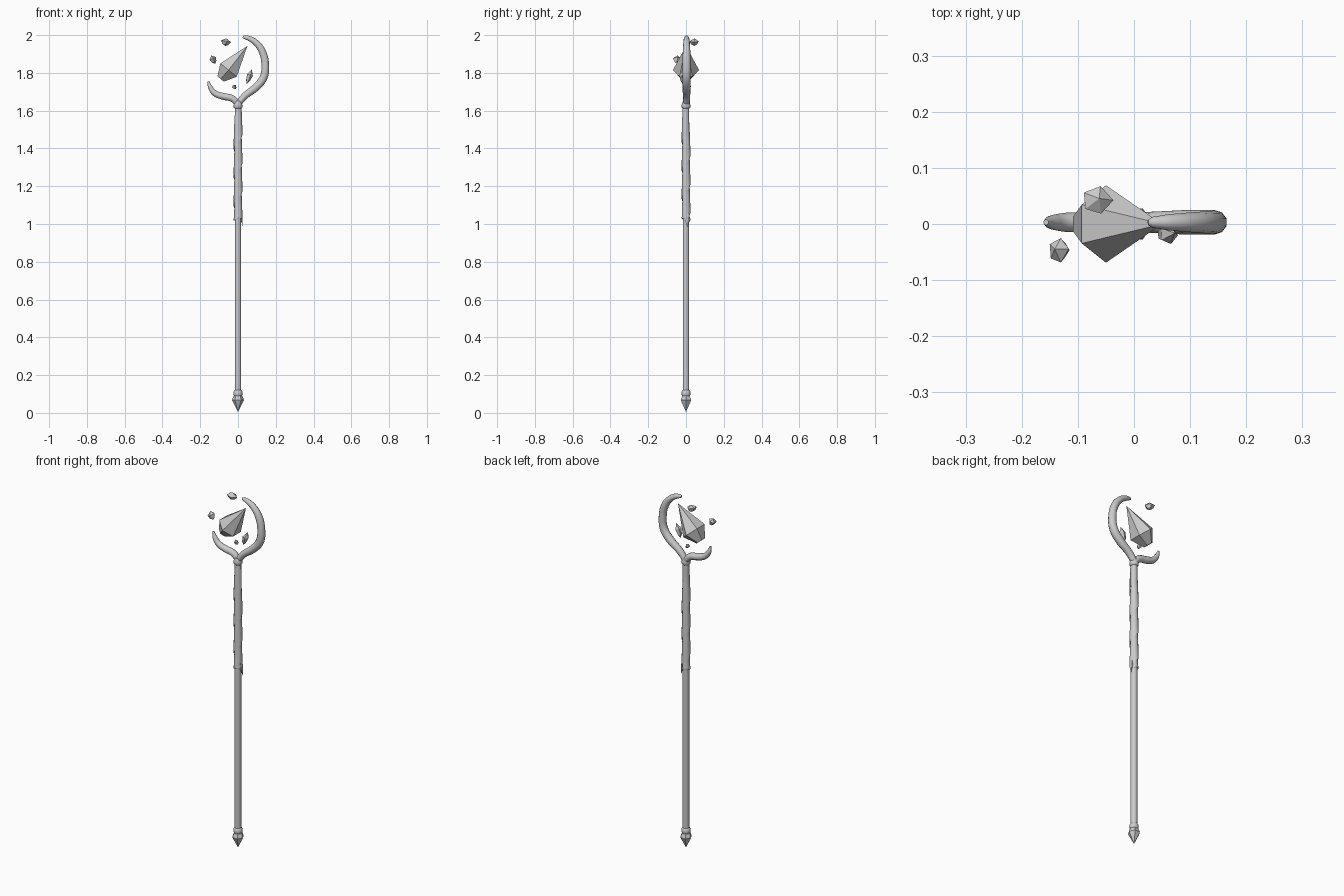
import bpy, bmesh, math, random
from mathutils import Vector, Euler

if "Cube" in bpy.data.objects:
    bpy.data.objects.remove(bpy.data.objects["Cube"])


def make(name, bm, smooth=False):
    bmesh.ops.recalc_face_normals(bm, faces=bm.faces[:])
    me = bpy.data.meshes.new(name)
    bm.to_mesh(me)
    bm.free()
    ob = bpy.data.objects.new(name, me)
    bpy.context.collection.objects.link(ob)
    if smooth:
        bpy.ops.object.select_all(action='DESELECT')
        ob.select_set(True)
        bpy.context.view_layer.objects.active = ob
        bpy.ops.object.shade_smooth_by_angle(angle=math.radians(40))
    return ob


def loft(bm, rings, start=None, end=None):
    """Skin rings of points; optional apex points, otherwise flat caps."""
    vr = [[bm.verts.new(p) for p in r] for r in rings]
    n = len(vr[0])
    for a, b in zip(vr, vr[1:]):
        for i in range(n):
            j = (i + 1) % n
            bm.faces.new((a[i], a[j], b[j], b[i]))
    for ring, apex in ((vr[0], start), (vr[-1], end)):
        if apex is None:
            bm.faces.new(ring)
        else:
            v = bm.verts.new(apex)
            for i in range(n):
                bm.faces.new((ring[i], ring[(i + 1) % n], v))


def lathe(name, profile, sides, start=None, end=None, smooth=False):
    bm = bmesh.new()
    rings = [[(r * math.cos(2 * math.pi * i / sides), r * math.sin(2 * math.pi * i / sides), z)
              for i in range(sides)] for r, z in profile]
    loft(bm, rings, start, end)
    return make(name, bm, smooth)


def horn(name, pts):
    cu = bpy.data.curves.new(name, 'CURVE')
    cu.dimensions = '3D'
    cu.bevel_depth = 1.0
    cu.bevel_resolution = 3
    cu.resolution_u = 5
    cu.use_fill_caps = True
    sp = cu.splines.new('BEZIER')
    sp.bezier_points.add(len(pts) - 1)
    for bp, (x, z, r) in zip(sp.bezier_points, pts):
        bp.co = (x, 0.003, z)
        bp.radius = r
        bp.handle_left_type = bp.handle_right_type = 'AUTO'
    ob = bpy.data.objects.new(name, cu)
    bpy.context.collection.objects.link(ob)
    return ob


# Shaft, spiked foot with ring, and collar under the horns
lathe("shaft", [(0.017, 0.09), (0.017, 1.64)], 10, smooth=True)
lathe("foot_spike", [(0.032, 0.068), (0.021, 0.095)], 6, start=(0, 0.0, 0.005))
lathe("foot_ring", [(0.021, 0.09), (0.024, 0.098), (0.024, 0.112), (0.018, 0.12)], 12, smooth=True)
lathe("top_collar", [(0.018, 1.612), (0.023, 1.618), (0.023, 1.632), (0.017, 1.65)], 12, smooth=True)

# Spiral cloth wrap: one overlapping helical band
bm = bmesh.new()
pitch, steps = 0.15, 12
turns = 4
rows = []
for k in range(turns * steps + 1):
    a = 2 * math.pi * k / steps
    z0 = 1.0 + pitch * k / steps
    row = []
    for t, r in ((0, 0.0235), (0.35, 0.0225), (0.75, 0.0205), (1.15, 0.0180)):
        z = min(max(z0 + (t - 0.85) * pitch, 1.0 + 0.03 * (1 - t)), 1.62)
        row.append(bm.verts.new((r * math.cos(a), r * math.sin(a), z)))
    rows.append(row)
for a, b in zip(rows, rows[1:]):
    for i in range(3):
        bm.faces.new((a[i], b[i], b[i + 1], a[i + 1]))
bmesh.ops.dissolve_degenerate(bm, dist=1e-5, edges=bm.edges[:])
make("cloth_wrap", bm, True)

# Loose pointed end of the cloth
bm = bmesh.new()
loft(bm, [[(0.015, -0.010, 1.06), (0.021, -0.010, 1.06), (0.021, 0.012, 1.06), (0.015, 0.012, 1.06)],
          [(0.018, -0.006, 1.02), (0.023, -0.006, 1.02), (0.023, 0.011, 1.02), (0.018, 0.011, 1.02)]],
     end=(0.027, 0.008, 0.98))
make("cloth_tail", bm)

# Two curved horns forming an open crescent
horn("long_horn", [(0, 1.635, 0.017), (0.035, 1.677, 0.019), (0.095, 1.724, 0.022),
                   (0.135, 1.775, 0.022), (0.144, 1.84, 0.0215), (0.13, 1.91, 0.020),
                   (0.098, 1.957, 0.0175), (0.062, 1.981, 0.0145), (0.034, 1.989, 0.010),
                   (0.025, 1.990, 0.005)])
horn("short_horn", [(0, 1.635, 0.017), (-0.03, 1.664, 0.019), (-0.08, 1.676, 0.019),
                    (-0.122, 1.692, 0.017), (-0.146, 1.722, 0.013), (-0.157, 1.755, 0.005)])

# Large floating crystal: hexagonal, tilted, long point up to the right
axis = Vector((0.63, 0, 0.77))
side = Vector((0.77, 0, -0.63))


def hexring(c, rs, ry):
    return [Vector(c) + side * (rs * math.sin(math.pi * i / 3) / 0.866)
            + Vector((0, ry * math.cos(math.pi * i / 3), 0)) for i in range(6)]


bm = bmesh.new()
loft(bm, [hexring((-0.092, 0, 1.768), 0.022, 0.026), hexring((-0.05, 0, 1.815), 0.056, 0.069)],
     end=(0.05, 0, 1.943))
make("large_crystal", bm)

# Small floating shards: faceted, irregular
random.seed(4)
for i, (loc, size, tilt) in enumerate([
        ((-0.066, 0.043, 1.963), (0.029, 0.025, 0.020), 0.2),
        ((-0.132, -0.047, 1.870), (0.020, 0.022, 0.024), -0.4),
        ((0.059, -0.018, 1.780), (0.017, 0.018, 0.041), 0.35),
        ((-0.020, 0.015, 1.725), (0.013, 0.013, 0.014), -0.5)]):
    bm = bmesh.new()
    rings = []
    for h, r in ((-0.55, 0.65), (0.25, 1.0)):
        ring = []
        for k in range(5):
            a = 2 * math.pi * (k + random.uniform(-0.12, 0.12)) / 5
            ring.append(Vector((r * math.cos(a), r * math.sin(a), h)))
        rings.append(ring)
    loft(bm, rings, start=(0.1, 0, -1), end=(0, 0.1, 1))
    rot = Euler((0, tilt, 0)).to_matrix()
    for v in bm.verts:
        v.co = Vector(loc) + rot @ Vector(c * s for c, s in zip(v.co, size))
    make(f"small_shard_{i + 1}", bm)
